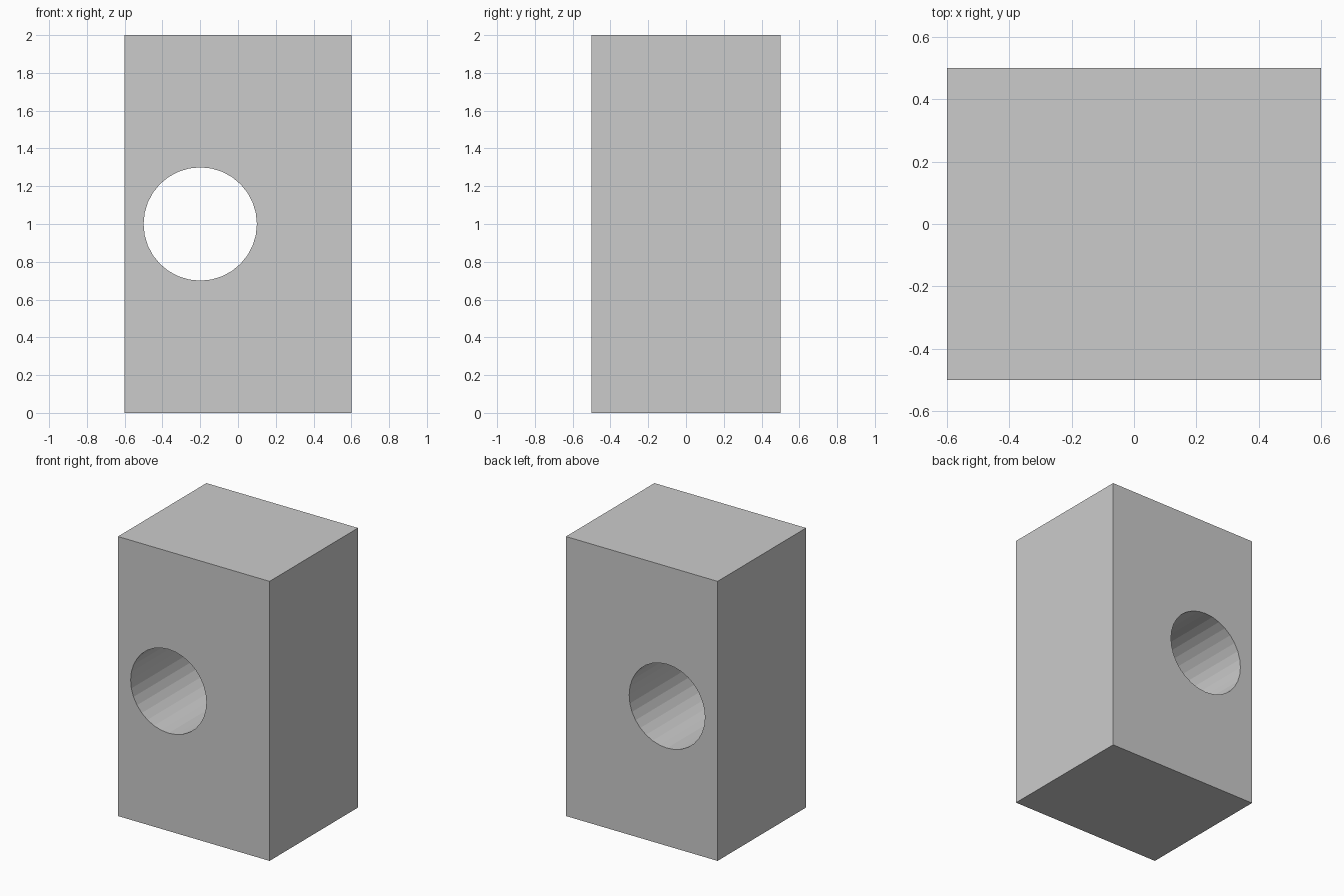
import bpy
import math

if "Cube" in bpy.data.objects:
    bpy.data.objects.remove(bpy.data.objects["Cube"])

# Solid upright block
bpy.ops.mesh.primitive_cube_add(size=1, location=(0, 0, 1))
block = bpy.context.object
block.name = "block"
block.scale = (1.2, 1.0, 2.0)
bpy.ops.object.transform_apply(location=True, rotation=True, scale=True)

# Round cutter running front to back, left of centre
bpy.ops.mesh.primitive_cylinder_add(vertices=32, radius=0.3, depth=1.4,
                                    location=(-0.2, 0, 1),
                                    rotation=(math.pi / 2, 0, 0))
cutter = bpy.context.object
cutter.name = "hole_cutter"
cutter.hide_render = True

# Cut the through hole
cut = block.modifiers.new("through_hole", 'BOOLEAN')
cut.operation = 'DIFFERENCE'
cut.solver = 'EXACT'
cut.object = cutter
bpy.ops.object.select_all(action='DESELECT')
block.select_set(True)
bpy.context.view_layer.objects.active = block
bpy.ops.object.modifier_apply(modifier=cut.name)
bpy.data.objects.remove(cutter, do_unlink=True)
